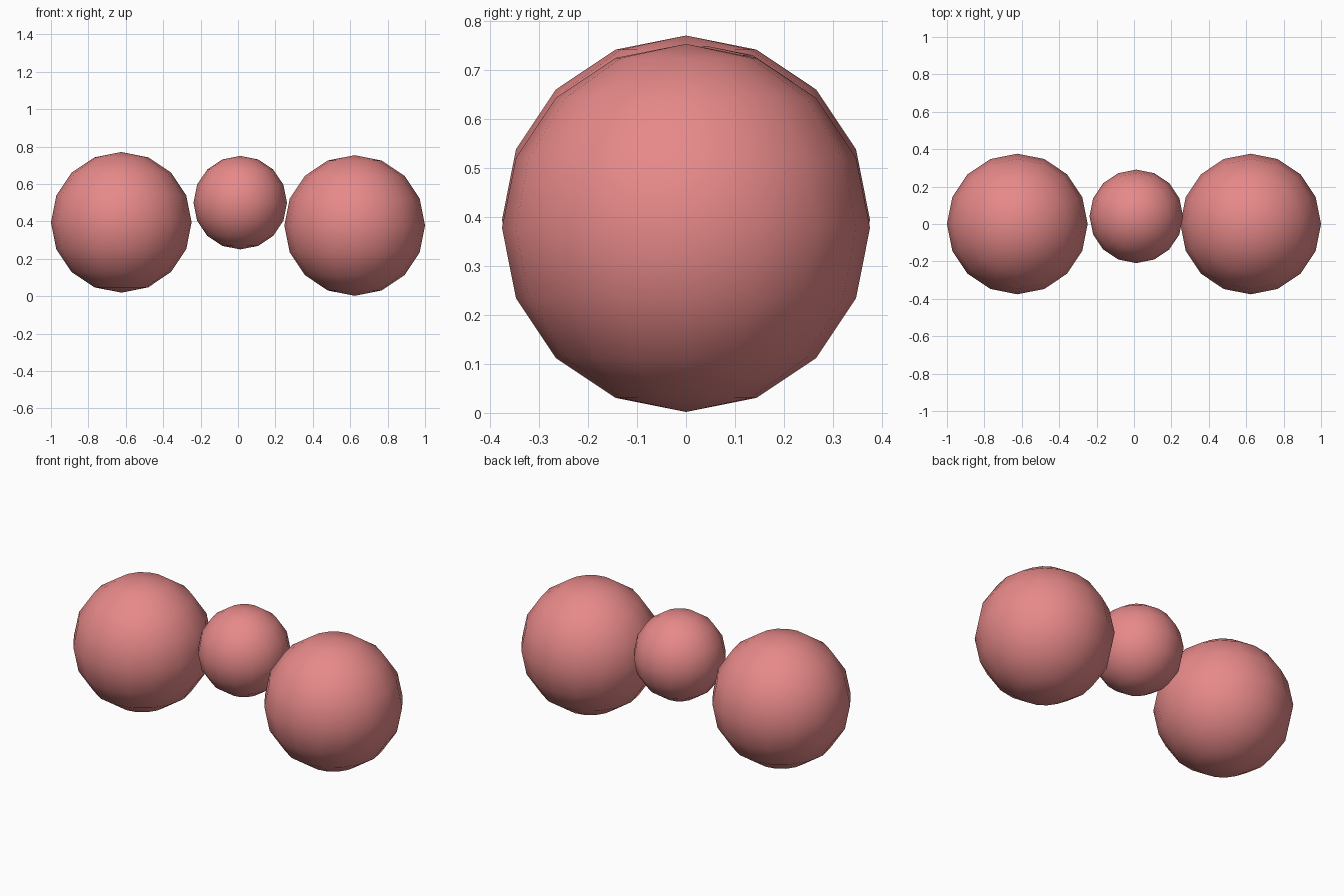
import bpy

if "Cube" in bpy.data.objects:
    bpy.data.objects.remove(bpy.data.objects["Cube"])

# Shared coral material
coral = bpy.data.materials.new("coral")
coral.diffuse_color = (0.8, 0.25, 0.25, 1.0)
coral.use_nodes = True
coral.node_tree.nodes["Principled BSDF"].inputs["Base Color"].default_value = coral.diffuse_color


def ball(name, radius, location):
    """Low-poly, smooth-shaded sphere."""
    bpy.ops.mesh.primitive_uv_sphere_add(
        segments=16, ring_count=8, radius=radius, location=location)
    obj = bpy.context.object
    obj.name = name
    obj.data.materials.append(coral)
    bpy.ops.object.shade_smooth()
    return obj


# Two large outer balls with a smaller one floating between them
ball("left_ball", 0.376, (-0.624, 0, 0.395))
ball("middle_ball", 0.25, (0.012, 0.041, 0.5))
ball("right_ball", 0.376, (0.624, 0, 0.378))
